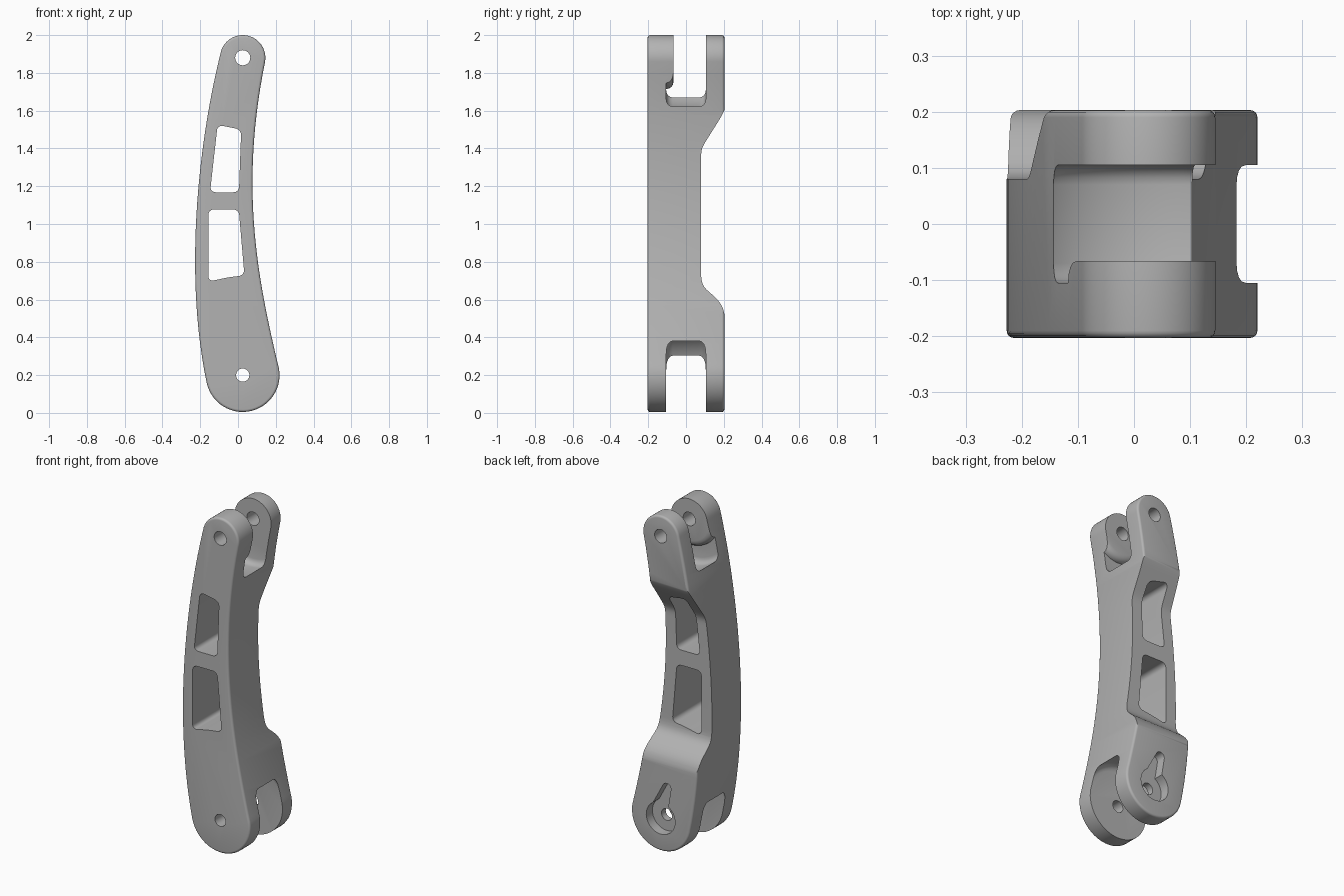
import bpy, bmesh, math
from mathutils import Vector, geometry

if "Cube" in bpy.data.objects:
    bpy.data.objects.remove(bpy.data.objects["Cube"])

grey = bpy.data.materials.new("satin grey")
grey.use_nodes = True
colour = (0.45, 0.45, 0.45, 1)
grey.diffuse_color = colour
grey.node_tree.nodes["Principled BSDF"].inputs["Base Color"].default_value = colour

TOP_PIN, LOW_PIN = (0.025, 1.88), (0.025, 0.2)


def arc(centre, radius, start, end, steps=28):
    angles = [math.radians(start + (end - start) * i / steps) for i in range(steps + 1)]
    return [(centre[0] + radius * math.cos(a), centre[1] + radius * math.sin(a)) for a in angles]


def curve(a, b, c, d, steps=28):
    pts = [Vector((*p, 0)) for p in (a, b, c, d)]
    return [tuple(p[:2]) for p in geometry.interpolate_bezier(*pts, steps)]


def rounded(corners, radius):
    """Replace every corner of a polygon with a short curve."""
    out = []
    for i, p in enumerate(corners):
        p = Vector(p)
        legs = [Vector(corners[i - 1]) - p, Vector(corners[(i + 1) % len(corners)]) - p]
        a, b = [p + v.normalized() * min(radius, v.length * 0.45) for v in legs]
        out += curve(a, a.lerp(p, 0.6), b.lerp(p, 0.6), b, 7)
    return out


def prism(name, outline, low, high, along="y", bevel=0.0):
    """Extrude an (x, z) or (y, z) outline, with optional rounded rims."""
    bm = bmesh.new()
    place = (lambda u, v, w: (u, w, v)) if along == "y" else (lambda u, v, w: (w, u, v))
    rings = [[bm.verts.new(place(u, v, w)) for u, v in outline] for w in (low, high)]
    caps = [bm.faces.new(r) for r in rings]
    n = len(outline)
    for i in range(n):
        j = (i + 1) % n
        bm.faces.new((rings[0][i], rings[0][j], rings[1][j], rings[1][i]))
    bmesh.ops.recalc_face_normals(bm, faces=bm.faces)
    if bevel:
        rims = list({e for f in caps for e in f.edges})
        bmesh.ops.bevel(bm, geom=rims, offset=bevel, segments=4, profile=0.5, affect="EDGES")
    mesh = bpy.data.meshes.new(name)
    bm.to_mesh(mesh)
    bm.free()
    obj = bpy.data.objects.new(name, mesh)
    bpy.context.collection.objects.link(obj)
    obj.data.materials.append(grey)
    return obj


def combine(target, tool, operation="DIFFERENCE"):
    mod = target.modifiers.new("cut", "BOOLEAN")
    mod.object, mod.operation, mod.solver = tool, operation, "EXACT"
    bpy.context.view_layer.objects.active = target
    bpy.ops.object.modifier_apply(modifier=mod.name)
    bpy.data.objects.remove(tool)


# Curved arm outline, rounded around both pins
top = arc(TOP_PIN, 0.12, -10, 170)
low = arc(LOW_PIN, 0.195, 192, 378)
left_edge = curve(top[-1], (-0.205, 1.45), (-0.29, 0.75), low[0])
right_edge = curve(low[-1], (0.10, 0.73), (0.01, 1.2), top[0])
arm = prism("link_arm", top + left_edge[1:-1] + low + right_edge[1:-1], -0.203, 0.203, bevel=0.013)

# Side profile with a waisted back
back = curve((0.21, 1.62), (0.19, 1.57), (0.20, 1.59), (0.10, 1.43), 8)
back += curve((0.10, 1.43), (0.083, 1.40), (0.08, 1.39), (0.08, 1.35), 8)[1:]
back += curve((0.08, 0.74), (0.08, 0.67), (0.10, 0.66), (0.14, 0.625), 10)
back += curve((0.14, 0.625), (0.19, 0.58), (0.20, 0.56), (0.21, 0.48), 10)[1:]
profile = [(-0.3, -0.1), (-0.3, 2.1), (0.21, 2.1)] + back + [(0.21, -0.1)]
combine(arm, prism("side_profile", profile, -0.5, 0.5, "x"), "INTERSECT")

# Upper fork slot, leaving a tapered boss on the front lug
slot = prism("upper_slot", arc(TOP_PIN, 0.27, 0, 354, 59), -0.105, 0.105, bevel=0.035)
boss = prism("boss", arc(TOP_PIN, 0.165, 0, 354, 59), -0.2, -0.066, bevel=0.038)
combine(slot, boss)
combine(arm, slot)

# Lower fork slot
combine(arm, prism("lower_slot", arc(LOW_PIN, 0.24, 0, 354, 59), -0.105, 0.105, bevel=0.035))

# Two windows through the arm
upper_window = [(-0.108, 1.525), (0.017, 1.5), (0.005, 1.168), (-0.148, 1.168)]
lower_window = [(-0.157, 1.077), (0.004, 1.077), (0.034, 0.728), (-0.05, 0.718), (-0.157, 0.695)]
for window in (upper_window, lower_window):
    combine(arm, prism("window", rounded(window, 0.03), -0.4, 0.4))

# Pin holes
for pin, radius in ((TOP_PIN, 0.04), (LOW_PIN, 0.035)):
    combine(arm, prism("pin_hole", arc(pin, radius, 0, 350, 35), -0.4, 0.4))

# Keyhole recess on the back of the lower lug
keyhole = arc(LOW_PIN, 0.095, 122, 418, 30) + arc((-0.015, 0.39), 0.028, 20, 190, 10)
combine(arm, prism("keyhole", keyhole, 0.145, 0.4))

# Smooth shading with crisp edges
bpy.ops.object.select_all(action="DESELECT")
arm.select_set(True)
bpy.context.view_layer.objects.active = arm
bpy.ops.object.shade_smooth_by_angle(angle=math.radians(32))
